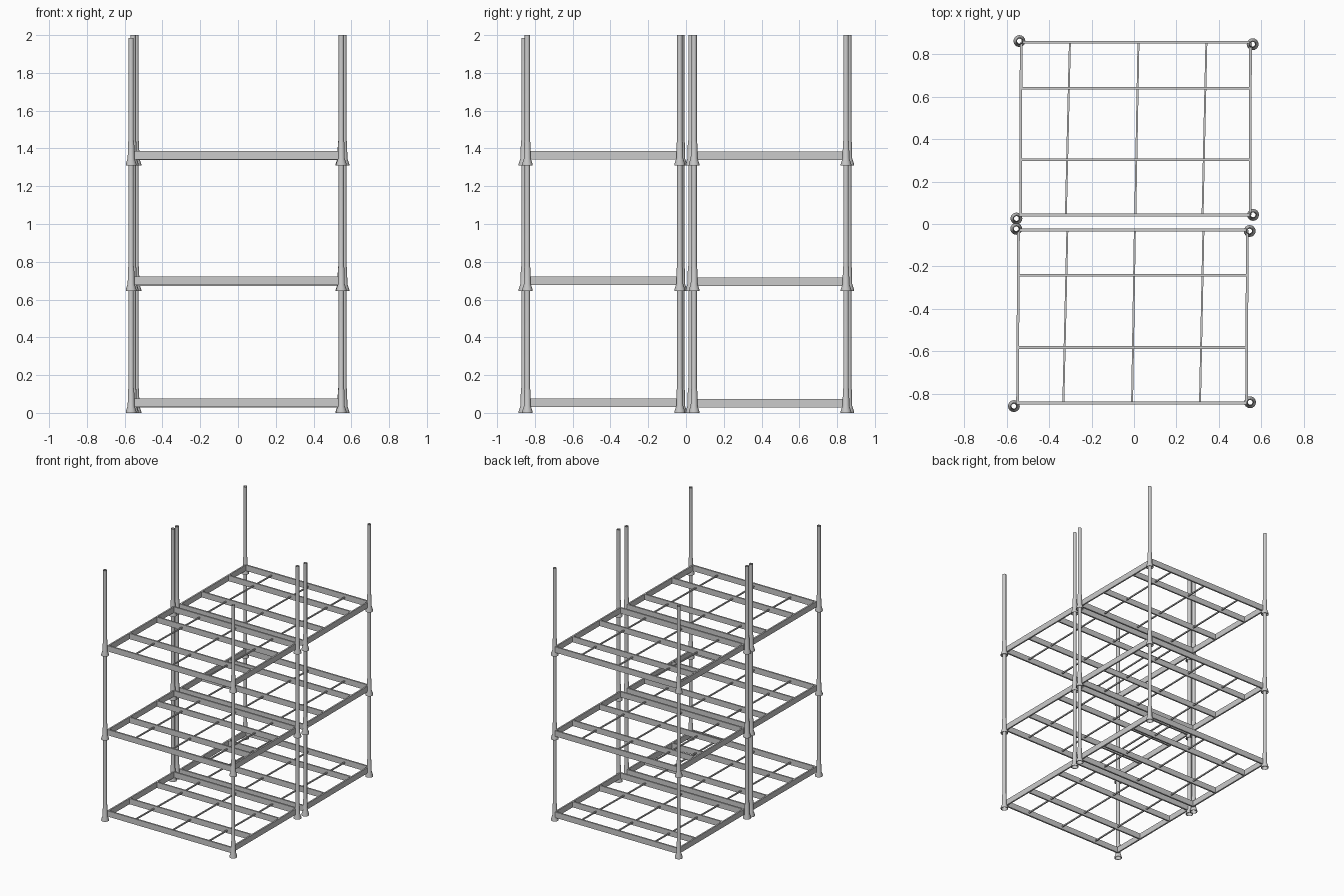
import bpy, bmesh, math
from mathutils import Vector

if "Cube" in bpy.data.objects:
    bpy.data.objects.remove(bpy.data.objects["Cube"])

LEVELS = (0.0, 0.645, 1.31)     # base heights of the stacked racks
SEG = 16


def finish(name, bm, smooth=False):
    bmesh.ops.recalc_face_normals(bm, faces=bm.faces)
    me = bpy.data.meshes.new(name)
    bm.to_mesh(me)
    bm.free()
    ob = bpy.data.objects.new(name, me)
    bpy.context.collection.objects.link(ob)
    if smooth:
        bpy.ops.object.select_all(action='DESELECT')
        ob.select_set(True)
        bpy.context.view_layer.objects.active = ob
        bpy.ops.object.shade_smooth_by_angle(angle=math.radians(30))
    return ob


def post(name, x, y, z, top):
    # hollow post turned from one closed profile: bell foot, sleeve, tube
    profile = [(0.028, 0.0), (0.028, 0.008), (0.018, 0.038), (0.0165, 0.12),
               (0.014, 0.132), (0.014, top), (0.011, top), (0.011, 0.045),
               (0.024, 0.0)]
    bm = bmesh.new()
    rings = []
    for i in range(SEG):
        a = 2 * math.pi * i / SEG
        rings.append([bm.verts.new((x + r * math.cos(a), y + r * math.sin(a), z + h))
                      for r, h in profile])
    n = len(profile)
    for i in range(SEG):
        p, q = rings[i], rings[(i + 1) % SEG]
        for j in range(n):
            k = (j + 1) % n
            bm.faces.new((p[j], q[j], q[k], p[k]))
    finish(name, bm, True)


def bar(bm, a, b, width, z0, z1):
    # upright flat bar running between two plan points
    a, b = Vector(a), Vector(b)
    d = (b - a).normalized()
    s = Vector((-d.y, d.x)) * width / 2
    v = [bm.verts.new((p.x, p.y, z)) for z in (z0, z1)
         for p in (a - s, b - s, b + s, a + s)]
    for f in ((0, 1, 2, 3), (4, 5, 6, 7), (0, 1, 5, 4), (1, 2, 6, 5),
              (2, 3, 7, 6), (3, 0, 4, 7)):
        bm.faces.new([v[i] for i in f])


# plan layout of the two stacks, each a little askew
stacks = {
    "back": dict(
        posts=[(-0.54, 0.862), (0.559, 0.847), (-0.554, 0.026), (0.561, 0.043)],
        rails=[0.856, 0.042], slats=[0.64, 0.303],
        left=(-0.532, -0.534), right=(0.549, 0.548),
        rods=[(-0.302, -0.321), (0.021, 0.006), (0.341, 0.323)],
        lift=0.028),
    "front": dict(
        posts=[(-0.555, -0.023), (0.545, -0.033), (-0.566, -0.858), (0.547, -0.84)],
        rails=[-0.028, -0.843], slats=[-0.241, -0.582],
        left=(-0.544, -0.549), right=(0.534, 0.53),
        rods=[(-0.314, -0.333), (0.004, -0.009), (0.327, 0.311)],
        lift=0.031),
}
corners = ["back_left", "back_right", "front_left", "front_right"]

for side, s in stacks.items():
    for level, z in enumerate(LEVELS):
        tag = f"{side}_stack_level_{level + 1}"
        # corner posts
        for c, (x, y) in zip(corners, s["posts"]):
            top = 0.676 if (side, c) == ("front", "front_left") else 0.69
            post(f"{tag}_{c}_post", x, y, z, top)
        z0 = z + s["lift"]
        z1 = z0 + 0.045
        yb, yf = s["rails"]
        (lb, lf), (rb, rf) = s["left"], s["right"]
        # outer frame rails
        bm = bmesh.new()
        for y, i in ((yb, 0), (yf, 2)):
            bar(bm, (s["posts"][i][0] + 0.012, y), (s["posts"][i + 1][0] - 0.012, y),
                0.013, z0, z1)
        bar(bm, (lb, yb), (lf, yf), 0.012, z0, z1)
        bar(bm, (rb, yb), (rf, yf), 0.012, z0, z1)
        finish(f"{tag}_frame", bm)
        # inner cross slats
        bm = bmesh.new()
        for y in s["slats"]:
            t = (yb - y) / (yb - yf)
            bar(bm, (lb + (lf - lb) * t, y), (rb + (rf - rb) * t, y), 0.012, z0, z1)
        finish(f"{tag}_slats", bm)
        # thin rods running front to back
        bm = bmesh.new()
        for xb, xf in s["rods"]:
            bar(bm, (xb, yb), (xf, yf), 0.009, z0 + 0.016, z0 + 0.026)
        finish(f"{tag}_rods", bm)
